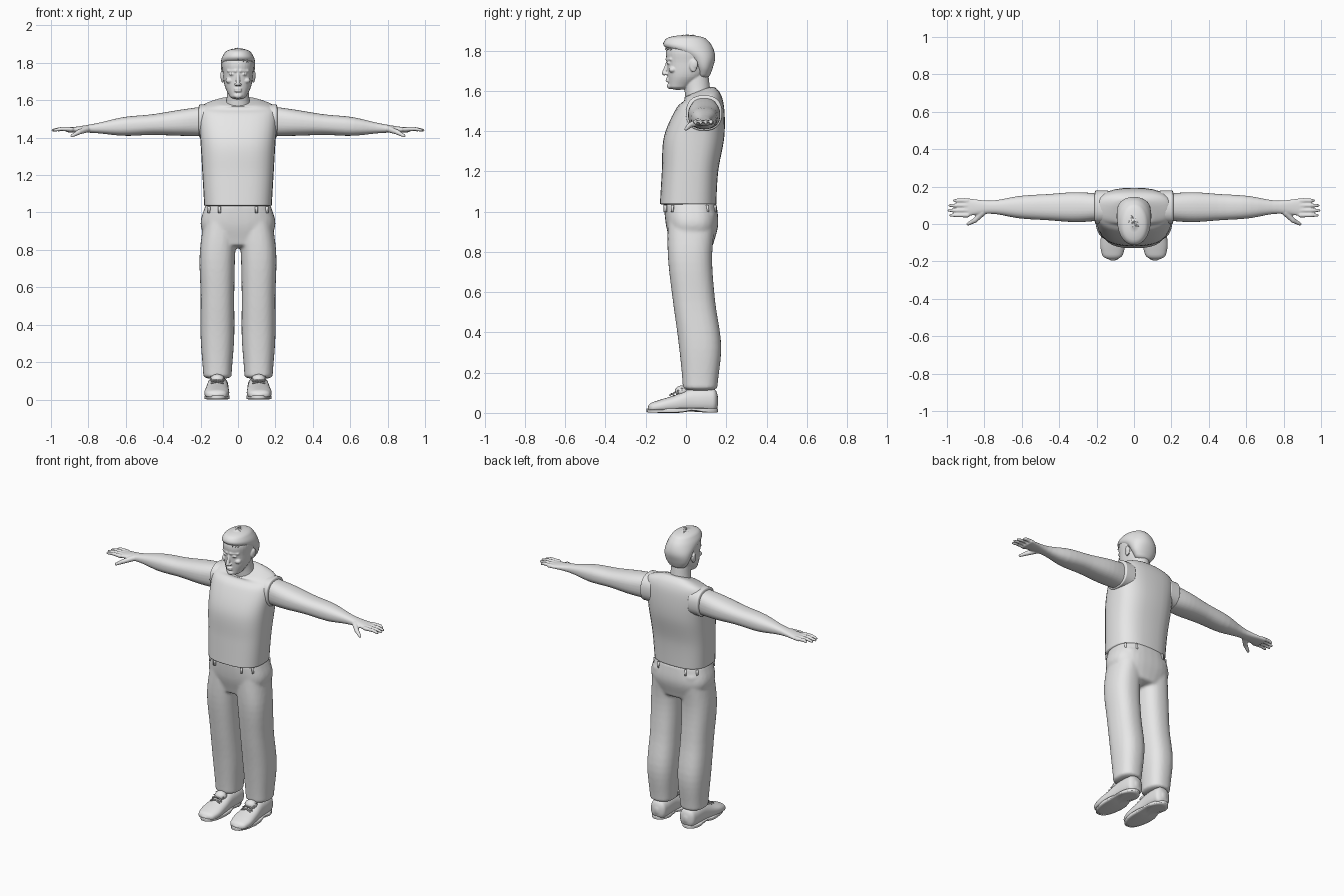
import bpy, bmesh, math, random
from mathutils import Matrix, Vector

cube = bpy.data.objects.get("Cube")
if cube:
    bpy.data.objects.remove(cube, do_unlink=True)

random.seed(4)
grey = bpy.data.materials.new("plain grey")
grey.use_nodes = True
grey.diffuse_color = (0.8, 0.8, 0.8, 1)
grey.node_tree.nodes["Principled BSDF"].inputs["Base Color"].default_value = grey.diffuse_color


def blend(keys, t):
    """Smooth curve through evenly spaced keys; a single number stays constant."""
    if not isinstance(keys, tuple):
        return keys
    last = len(keys) - 1
    i = min(int(t * last), last - 1)
    f = t * last - i
    before, a, b, after = (keys[max(0, min(last, i + j))] for j in range(-1, 3))
    slope_a, slope_b = (b - before) / 2, (after - a) / 2
    if last == 1:
        slope_a = slope_b = b - a
    rise = f * f * (3 - 2 * f)
    return a + (b - a) * rise + slope_a * f * (1 - f) ** 2 - slope_b * f * f * (1 - f)


def bend(c, power):
    return math.copysign(abs(c) ** (2 / power), c)


def loft(bm, axis, along, u, v, ru, rv, cap=0.01, power=2.4, side=1, tilt=0, steps=28, n=32):
    """Skin rounded rings whose place and size follow blended keys, with domed ends."""
    start, end = blend(along, 0), blend(along, 1)
    rings = []
    for s in range(steps + 1):
        t = (1 - math.cos(math.pi * s / steps)) / 2
        pos = blend(along, t)
        depth = min(1, abs(pos - start) / cap, abs(pos - end) / cap)
        dome = max(0.25, math.sqrt(1 - (1 - depth) ** 2))
        ring = []
        for k in range(n):
            a = math.tau * k / n
            du = blend(ru, t) * dome * bend(math.cos(a), power)
            dv = blend(rv, t) * dome * bend(math.sin(a), power)
            x, y = blend(u, t) + du, blend(v, t) + dv
            lifted = pos + blend(tilt, t) * dv
            co = {"x": (lifted, x, y), "y": (x, lifted, y), "z": (x, y, lifted)}[axis]
            ring.append(bm.verts.new((co[0] * side, co[1], co[2])))
        rings.append(ring)
    for lower, upper in zip(rings, rings[1:]):
        for k in range(n):
            bm.faces.new((lower[k], lower[k - 1], upper[k - 1], upper[k]))
    bm.faces.new(rings[0])
    bm.faces.new(rings[-1])


def blob(bm, centre, size, side=1):
    m = Matrix.Translation((centre[0] * side, centre[1], centre[2])) @ Matrix.Diagonal((*size, 1))
    bmesh.ops.create_uvsphere(bm, u_segments=16, v_segments=10, radius=1, matrix=m)


def rod(bm, a, b, thick, thin, side=1):
    """Tapered rod between two points with rounded ends."""
    a, b = (Vector((q[0] * side, q[1], q[2])) for q in (a, b))
    m = Matrix.Translation((a + b) / 2) @ (b - a).to_track_quat("Z", "Y").to_matrix().to_4x4()
    bmesh.ops.create_cone(bm, cap_ends=True, segments=10, radius1=thick, radius2=thin,
                          depth=(b - a).length, matrix=m)
    for q, r in ((a, thick), (b, thin)):
        blob(bm, q, (r, r, r))


def finish(name, bm, voxel=0, smooth=0):
    bmesh.ops.recalc_face_normals(bm, faces=bm.faces)
    me = bpy.data.meshes.new(name)
    bm.to_mesh(me)
    bm.free()
    me.shade_smooth()
    me.materials.append(grey)
    ob = bpy.data.objects.new(name, me)
    bpy.context.collection.objects.link(ob)
    if voxel:
        fuse = ob.modifiers.new("fuse", "REMESH")
        fuse.mode, fuse.voxel_size, fuse.use_smooth_shade = "VOXEL", voxel, True
        soften = ob.modifiers.new("soften", "SMOOTH")
        soften.factor, soften.iterations = 0.5, smooth


# Shirt, with shoulders closing to a sloping neckline
bm = bmesh.new()
loft(bm, "z", along=(1.03, 1.2, 1.37, 1.51, 1.57, 1.6), u=0, v=(0.01, 0.02, 0.04, 0.07, 0.08, 0.06),
     ru=(0.18, 0.19, 0.2, 0.21, 0.19, 0.08), rv=(0.14, 0.14, 0.15, 0.12, 0.09, 0.07),
     tilt=(0, 0, 0, 0, 0.2, 0.4), power=2.7, steps=48, cap=0.008)
finish("shirt", bm)

# Trousers: pelvis and both legs fused together
bm = bmesh.new()
loft(bm, "z", along=(0.81, 1.06), u=0, v=(0.03, 0.03, 0.02), ru=(0.15, 0.2, 0.17),
     rv=(0.1, 0.13, 0.13), cap=0.02, power=2.6)
for side in (1, -1):
    loft(bm, "z", along=(0.11, 1), u=(0.11, 0.11, 0.11, 0.11, 0.09), v=(0.07, 0.07, 0.04, 0.02, 0.03),
         ru=(0.075, 0.09, 0.09, 0.095, 0.09), rv=(0.085, 0.105, 0.105, 0.11, 0.12), side=side)
finish("trousers", bm, voxel=0.009, smooth=4)

# Belt loops around the waistband, in mirrored pairs
bm = bmesh.new()
for base in (0, math.pi):
    for turn in (-1, 1):
        for swing in (0.6, 1.1):
            a = base + turn * swing
            x, y = 0.18 * bend(math.cos(a), 2.6), 0.02 + 0.135 * bend(math.sin(a), 2.6)
            m = Matrix.Translation((x, y, 1.015)) @ Matrix.Rotation(a, 4, "Z")
            bmesh.ops.create_cube(bm, size=0.012, matrix=m @ Matrix.Diagonal((1, 1, 3, 1)))
finish("belt_loops", bm)

for side, label in ((1, "left"), (-1, "right")):
    # Sleeve rim
    bm = bmesh.new()
    loft(bm, "x", along=(0.13, 0.215), u=0.09, v=1.49, ru=0.09, rv=0.088, side=side)
    finish(label + "_sleeve", bm)

    # Arm and palm, then jointed fingers and thumb
    bm = bmesh.new()
    loft(bm, "x", along=(0.15, 0.92), u=0.09, v=(1.49, 1.44), ru=(0.07, 0.08, 0.07, 0.06, 0.035, 0.05),
         rv=(0.08, 0.07, 0.055, 0.05, 0.025, 0.012), side=side)
    for finger, reach in enumerate((0.98, 0.99, 0.985, 0.96)):
        y = 0.047 + finger * 0.026
        knuckle = (0.945, y, 1.447)
        rod(bm, (0.89, y, 1.445), knuckle, 0.012, 0.011, side)
        rod(bm, knuckle, (reach, y, 1.44), 0.011, 0.008, side)
    joint = (0.85, 0.02, 1.43)
    rod(bm, (0.81, 0.06, 1.445), joint, 0.018, 0.014, side)
    rod(bm, joint, (0.887, 0, 1.41), 0.014, 0.009, side)
    finish(label + "_arm", bm, voxel=0.0045, smooth=3)

    # Shoe upper, flattened onto the sole
    bm = bmesh.new()
    height = (0.06, 0.062, 0.06, 0.045, 0.034, 0.024)
    loft(bm, "y", along=(0.16, -0.19), u=(0.105, 0.116), v=height, rv=height,
         ru=(0.05, 0.056, 0.057, 0.063, 0.066, 0.05), cap=0.025, side=side)
    for vert in bm.verts:
        vert.co.z = max(vert.co.z, 0.014)
    finish(label + "_shoe", bm)

    # Sole, pinched and lifted at the arch
    bm = bmesh.new()
    loft(bm, "z", along=(0, 0.024), u=0.111, v=-0.018, ru=0.068, rv=0.178, cap=0.002,
         side=side, steps=8)
    for vert in bm.verts:
        arch = math.exp(-((vert.co.y - 0.035) / 0.04) ** 2)
        vert.co.x -= (vert.co.x - side * 0.111) * arch / 6
        vert.co.z += (0.024 - vert.co.z) * arch / 2
    finish(label + "_sole", bm)

    # Laces crossing over the tongue
    bm = bmesh.new()
    for row in range(4):
        middle = Vector((0.112, -0.07 + row * 0.02, 0.095 + row * 0.011))
        for across in (-1, 1):
            for back in (-1, 1):
                rod(bm, middle, middle + Vector((across * 0.032, back * 0.01, -0.007)), 0.004, 0.004, side)
    blob(bm, (0.11, -0.02, 0.108), (0.038, 0.035, 0.028), side)
    finish(label + "_laces", bm)

# Head and neck with facial features fused on
bm = bmesh.new()
loft(bm, "z", along=(1.53, 1.7), u=0, v=(0.065, 0.045), ru=(0.072, 0.06, 0.055), rv=0.064, power=2)
loft(bm, "z", along=(1.605, 1.875), u=0, v=(-0.04, 0, 0.015, 0.015, 0.01),
     ru=(0.04, 0.07, 0.08, 0.084, 0.05), rv=(0.045, 0.09, 0.11, 0.113, 0.07), cap=0.015, power=2.2)
rod(bm, (0, -0.09, 1.745), (0, -0.108, 1.688), 0.008, 0.012)
blob(bm, (0, -0.08, 1.624), (0.024, 0.015, 0.015))
for lip in (1.649, 1.66):
    blob(bm, (0, -0.09, lip), (0.021, 0.012, 0.006))
for side in (1, -1):
    rod(bm, (0.012, -0.094, 1.757), (0.053, -0.075, 1.757), 0.009, 0.007, side)
    blob(bm, (0.011, -0.1, 1.684), (0.009, 0.012, 0.007), side)
    blob(bm, (0.045, -0.066, 1.705), (0.022, 0.02, 0.016), side)
    blob(bm, (0.033, -0.085, 1.739), (0.014, 0.012, 0.007), side)
    blob(bm, (0.083, 0.037, 1.725), (0.009, 0.02, 0.032), side)
    blob(bm, (0.088, 0.043, 1.733), (0.007, 0.017, 0.023), side)
finish("head", bm, voxel=0.004, smooth=3)

# Hair cap: low at the nape, full over the forehead
bm = bmesh.new()
loft(bm, "z", along=(1.66, 1.877), u=0, v=(0.085, 0.088, 0.07, 0.01, 0), ru=(0.05, 0.08, 0.09, 0.088, 0.06),
     rv=(0.03, 0.045, 0.075, 0.12, 0.09), cap=0.02, power=2.1)
finish("hair", bm)

# Loose locks swept forward over the cap
bm = bmesh.new()
centre, size = Vector((0, 0.005, 1.772)), Vector((0.083, 0.121, 0.1))
for lock in range(110):
    a, rise = random.uniform(0, math.tau), random.uniform(0.42, 1.45)
    out = Vector((math.cos(a) * math.cos(rise), math.sin(a) * math.cos(rise), math.sin(rise)))
    root = centre + out * size
    sweep = Vector((random.uniform(-0.5, 0.5), -1, -0.1))
    sweep = (sweep - out * sweep.dot(out)).normalized() + out * random.uniform(-0.05, 0.14)
    tip = root + sweep * random.uniform(0.02, 0.034)
    tip.y = max(tip.y, -0.133)
    tip.z = min(tip.z, 1.879)
    rod(bm, root, tip, 0.007, 0.002)
finish("hair_locks", bm)
